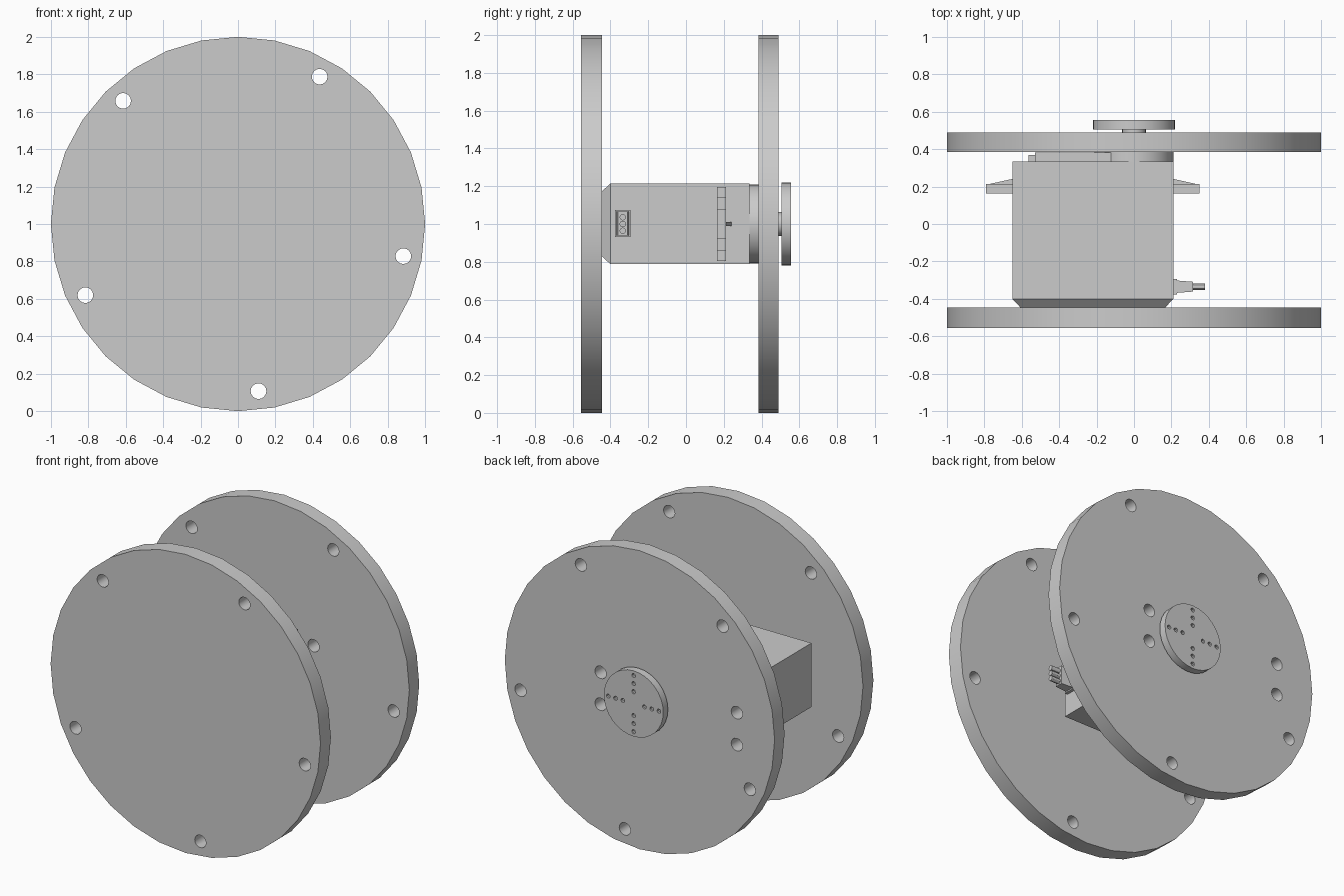
import bpy, bmesh
from math import radians, cos, sin
from mathutils import Matrix, Vector

cube = bpy.data.objects.get("Cube")
if cube:
    bpy.data.objects.remove(cube, do_unlink=True)

grey = bpy.data.materials.new("plain_grey")
grey.use_nodes = True
colour = (0.6, 0.6, 0.6, 1)
grey.diffuse_color = colour
grey.node_tree.nodes["Principled BSDF"].inputs["Base Color"].default_value = colour


def finish(name, bm):
    bmesh.ops.recalc_face_normals(bm, faces=bm.faces)
    mesh = bpy.data.meshes.new(name)
    bm.to_mesh(mesh)
    bm.free()
    mesh.materials.append(grey)
    obj = bpy.data.objects.new(name, mesh)
    bpy.context.collection.objects.link(obj)
    return obj


def smooth(obj):
    bpy.ops.object.select_all(action='DESELECT')
    bpy.context.view_layer.objects.active = obj
    obj.select_set(True)
    bpy.ops.object.shade_smooth_by_angle(angle=radians(30))


def add_cyl(bm, x, z, r, y0, y1, seg=32):
    """Cylinder along y"""
    m = Matrix.Translation((x, (y0 + y1) / 2, z)) @ Matrix.Rotation(radians(90), 4, 'X')
    bmesh.ops.create_cone(bm, cap_ends=True, segments=seg, radius1=r, radius2=r,
                          depth=abs(y1 - y0), matrix=m)


def add_box(bm, lo, hi):
    lo, hi = Vector(lo), Vector(hi)
    m = Matrix.Translation((lo + hi) / 2) @ Matrix.Diagonal((*(hi - lo), 1))
    return bmesh.ops.create_cube(bm, size=1, matrix=m)["verts"]


def cylinder(name, x, z, r, y0, y1, seg=32):
    bm = bmesh.new()
    add_cyl(bm, x, z, r, y0, y1, seg)
    return finish(name, bm)


def box(name, lo, hi):
    bm = bmesh.new()
    add_box(bm, lo, hi)
    return finish(name, bm)


def drill(obj, holes, r, y0, y1, seg=16):
    """Cut round holes along y, apply, and remove the cutter"""
    bm = bmesh.new()
    for x, z in holes:
        add_cyl(bm, x, z, r, y0 - 0.02, y1 + 0.02, seg)
    cutter = finish("hole_cutter", bm)
    cutter.hide_render = True
    mod = obj.modifiers.new("holes", 'BOOLEAN')
    mod.operation, mod.solver, mod.object = 'DIFFERENCE', 'EXACT', cutter
    bpy.context.view_layer.objects.active = obj
    bpy.ops.object.modifier_apply(modifier=mod.name)
    bpy.data.objects.remove(cutter, do_unlink=True)


# Two round plates with five rim holes; the rear one also has mounting holes
rim = [(0.9 * cos(radians(a)), 1 + 0.9 * sin(radians(a))) for a in range(61, 421, 72)]
mounts = [(x, 1 + s * 0.107) for x in (-0.72, 0.29) for s in (-1, 1)]
for name, y0, y1, holes in (("front_plate", -0.555, -0.445, rim),
                            ("rear_plate", 0.385, 0.49, rim + mounts)):
    plate = cylinder(name, 0, 1, 1, y0, y1)
    drill(plate, holes, 0.042, y0, y1)
    smooth(plate)

# Motor body, tapered toward the front plate
bm = bmesh.new()
add_box(bm, (-0.65, -0.4, 0.787), (0.21, 0.335, 1.215))
front = min(bm.faces, key=lambda f: f.calc_center_median().y)
ret = bmesh.ops.extrude_discrete_faces(bm, faces=[front])
# Keep the extruded cap and pull it in
centre = ret["faces"][0].calc_center_median()
for v in ret["faces"][0].verts:
    for axis in (0, 2):
        v.co[axis] -= 0.042 if v.co[axis] > centre[axis] else -0.042
    v.co.y = -0.445
finish("motor_body", bm)

# Gearbox cap: round boss around the shaft with a narrower block beside it
smooth(cylinder("gearbox_boss", 0, 1, 0.21, 0.33, 0.385))
box("gearbox_cap", (-0.53, 0.33, 0.83), (0, 0.382, 1.17))
box("gearbox_step", (-0.565, 0.33, 0.9), (-0.5, 0.37, 1.1))

# Mounting ears: blocks separated by open slots, with a sloped rib on each
for side, wall, label in ((1, 0.205, "left"), (-1, -0.645, "right")):
    tip = wall + side * 0.145
    bm = bmesh.new()
    lo_x, hi_x = sorted((wall, tip))
    for z0, z1 in ((0.805, 0.863), (0.923, 1.077), (1.137, 1.195)):
        add_box(bm, (lo_x, 0.163, z0), (hi_x, 0.213, z1))
    lo_x, hi_x = sorted((wall, wall + side * 0.045))
    add_box(bm, (lo_x, 0.163, 0.805), (hi_x, 0.213, 1.195))
    finish(label + "_ear", bm)
    bm = bmesh.new()
    rib = [[bm.verts.new((x, y, z)) for x, y in ((wall, 0.21), (tip, 0.21), (wall, 0.242))]
           for z in (0.99, 1.01)]
    bm.faces.new(rib[0])
    bm.faces.new(rib[1])
    for i in range(3):
        j = (i + 1) % 3
        bm.faces.new((rib[0][i], rib[0][j], rib[1][j], rib[1][i]))
    finish(label + "_ear_rib", bm)

# Cable outlet: stepped strain relief and three wires
box("cable_collar", (0.2, -0.377, 0.932), (0.23, -0.293, 1.073))
bm = bmesh.new()
for v in add_box(bm, (0.2, -0.37, 0.94), (0.315, -0.3, 1.065)):
    if v.co.x > 0.3:
        v.co.y = -0.335 + (v.co.y + 0.335) * 0.75
finish("strain_relief", bm)
for i in (-1, 0, 1):
    bm = bmesh.new()
    m = Matrix.Translation((0.34, -0.335, 1 + i * 0.036)) @ Matrix.Rotation(radians(90), 4, 'Y')
    bmesh.ops.create_cone(bm, cap_ends=True, segments=12, radius1=0.017, radius2=0.017,
                          depth=0.08, matrix=m)
    smooth(finish("wire_%d" % (i + 2), bm))

# Output shaft and round horn with a cross of small holes
smooth(cylinder("output_shaft", 0, 1, 0.063, 0.38, 0.508, 24))
horn = cylinder("output_horn", 0, 1, 0.22, 0.505, 0.555)
cross = [(r * dx, 1 + r * dz) for r in (0.08, 0.134, 0.188)
         for dx, dz in ((1, 0), (0, 1), (-1, 0), (0, -1))]
drill(horn, cross, 0.014, 0.505, 0.555, 10)
smooth(horn)
